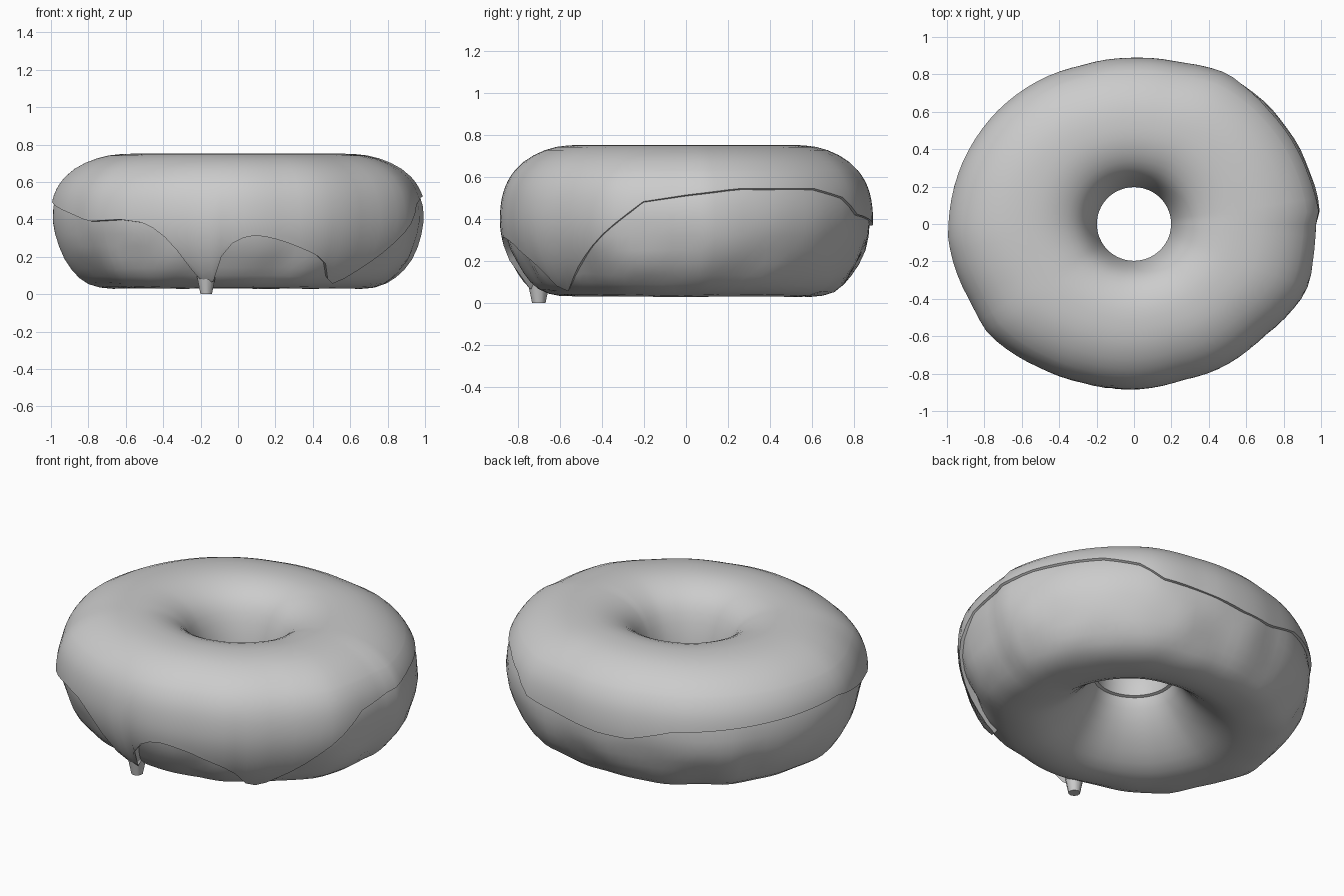
import bpy, bmesh, math
from mathutils import Vector, noise

if "Cube" in bpy.data.objects:
    bpy.data.objects.remove(bpy.data.objects["Cube"])

# Ring cross-section (radius, z): up the hole, over the top, down the outside, under
PROFILE = [(0.215, 0.35), (0.225, 0.47), (0.27, 0.60), (0.34, 0.68), (0.45, 0.727), (0.58, 0.738),
           (0.73, 0.718), (0.87, 0.65), (0.955, 0.54), (0.98, 0.39), (0.95, 0.25),
           (0.88, 0.13), (0.79, 0.055), (0.66, 0.03), (0.53, 0.045), (0.41, 0.11), (0.29, 0.22)]
# Outer radius by angle
RADIUS = [(0, .98), (4, 1.0), (33, .968), (58, .94), (74, .89), (90, .88), (109, .885), (121, .91),
          (141, .945), (161, .975), (183, 1.0), (192, .985), (206, .96), (217, .968), (237, .91),
          (252, .885), (273, .875), (287, .865), (301, .89), (319, .91), (338, .98), (354, .975), (360, .98)]
# Height of the icing edge by angle
EDGE = [(0, .51), (15, .54), (40, .54), (52, .50), (60, .42), (75, .40), (92, .37), (105, .37), (120, .44),
        (150, .47), (180, .50), (200, .44), (215, .39), (228, .40), (238, .38), (244, .31), (249, .22),
        (254, .09), (257, .05), (260, .08), (265, .24), (270, .30), (277, .32), (286, .29), (297, .23),
        (303, .19), (308, .09), (311, .06), (317, .10), (326, .20), (336, .33), (348, .48), (360, .51)]
N = len(PROFILE)
SEG = 90
SHOULDER = 7.3  # profile position above every icing edge


def lerp_table(table, a):
    for (a0, v0), (a1, v1) in zip(table, table[1:]):
        if a0 <= a <= a1:
            return v0 + (v1 - v0) * (a - a0) / (a1 - a0)


def section(s):
    """Smooth closed curve through the profile."""
    i, t = math.floor(s), s - math.floor(s)
    p = [Vector(PROFILE[(i + k) % N]) for k in (-1, 0, 1, 2)]
    return 0.5 * (2 * p[1] + (p[2] - p[0]) * t + (2 * p[0] - 5 * p[1] + 4 * p[2] - p[3]) * t * t
                  + (3 * p[1] - p[0] - 3 * p[2] + p[3]) * t ** 3)


def point(deg, s, offset):
    p = section(s)
    d = section(s + 0.05) - section(s - 0.05)
    n = Vector((-d.y, d.x)).normalized()
    r = 0.2 + (p.x - 0.2) / 0.785 * (lerp_table(RADIUS, deg) - 0.2) + n.x * offset
    a = math.radians(deg)
    return Vector((r * math.cos(a), r * math.sin(a), p.y + n.y * offset))


def edge_param(z):
    lo, hi = 7.0, 13.0
    for _ in range(25):
        mid = (lo + hi) / 2
        lo, hi = (mid, hi) if section(mid).y > z else (lo, mid)
    return lo


def ring_mesh(name, rows, closed):
    m = len(rows[0])
    faces = []
    for i in range(len(rows)):
        k = (i + 1) % len(rows)
        for j in range(m if closed else m - 1):
            l = (j + 1) % m
            faces.append((i * m + l, k * m + l, k * m + j, i * m + j))
    me = bpy.data.meshes.new(name)
    me.from_pydata([v for row in rows for v in row], [], faces)
    bm = bmesh.new()
    bm.from_mesh(me)
    bmesh.ops.recalc_face_normals(bm, faces=bm.faces)
    # the top of the ring must face up
    if max(bm.faces, key=lambda f: f.calc_center_median().z).normal.z < 0:
        bmesh.ops.reverse_faces(bm, faces=bm.faces)
    bm.to_mesh(me)
    bm.free()
    ob = bpy.data.objects.new(name, me)
    bpy.context.collection.objects.link(ob)
    bpy.ops.object.select_all(action='DESELECT')
    ob.select_set(True)
    bpy.context.view_layer.objects.active = ob
    bpy.ops.object.shade_smooth_by_angle(angle=math.radians(50))
    return ob


angles = [360 * i / SEG for i in range(SEG)]

# Dough ring: lumpy sides, a little recessed below the icing at the front
dough = []
for a in angles:
    front = max(0, math.cos(math.radians(a - 262)))
    row = []
    for j in range(N * 2):
        s = j / 2
        side = max(0, 1 - abs(s - 10.5) / 3)
        lump = 0.022 * side * noise.noise(point(a, s, 0) * 5)
        row.append(point(a, s, lump - 0.022 * front * side))
    dough.append(row)
ring_mesh("dough", dough, True)

# Icing shell with a wavy, dripping lower edge; both rims tuck into the dough
icing = []
for a in angles:
    end = edge_param(lerp_table(EDGE, a))
    params = [SHOULDER * j / 18 for j in range(18)]
    params += [SHOULDER + (end - SHOULDER) * j / 12 for j in range(13)]
    row = [point(a, -0.15, -0.015)]
    row += [point(a, s, 0.013) for s in params]
    row.append(point(a, end + 0.05, -0.04))
    icing.append(row)
ring_mesh("icing", icing, False)

# Hanging drop at the end of the front drip
bpy.ops.mesh.primitive_cone_add(vertices=10, radius1=0.032, radius2=0.055, depth=0.11,
                                location=(-0.17, -0.70, 0.055))
bpy.context.object.name = "icing_drop"
bpy.ops.object.shade_smooth_by_angle(angle=math.radians(50))
